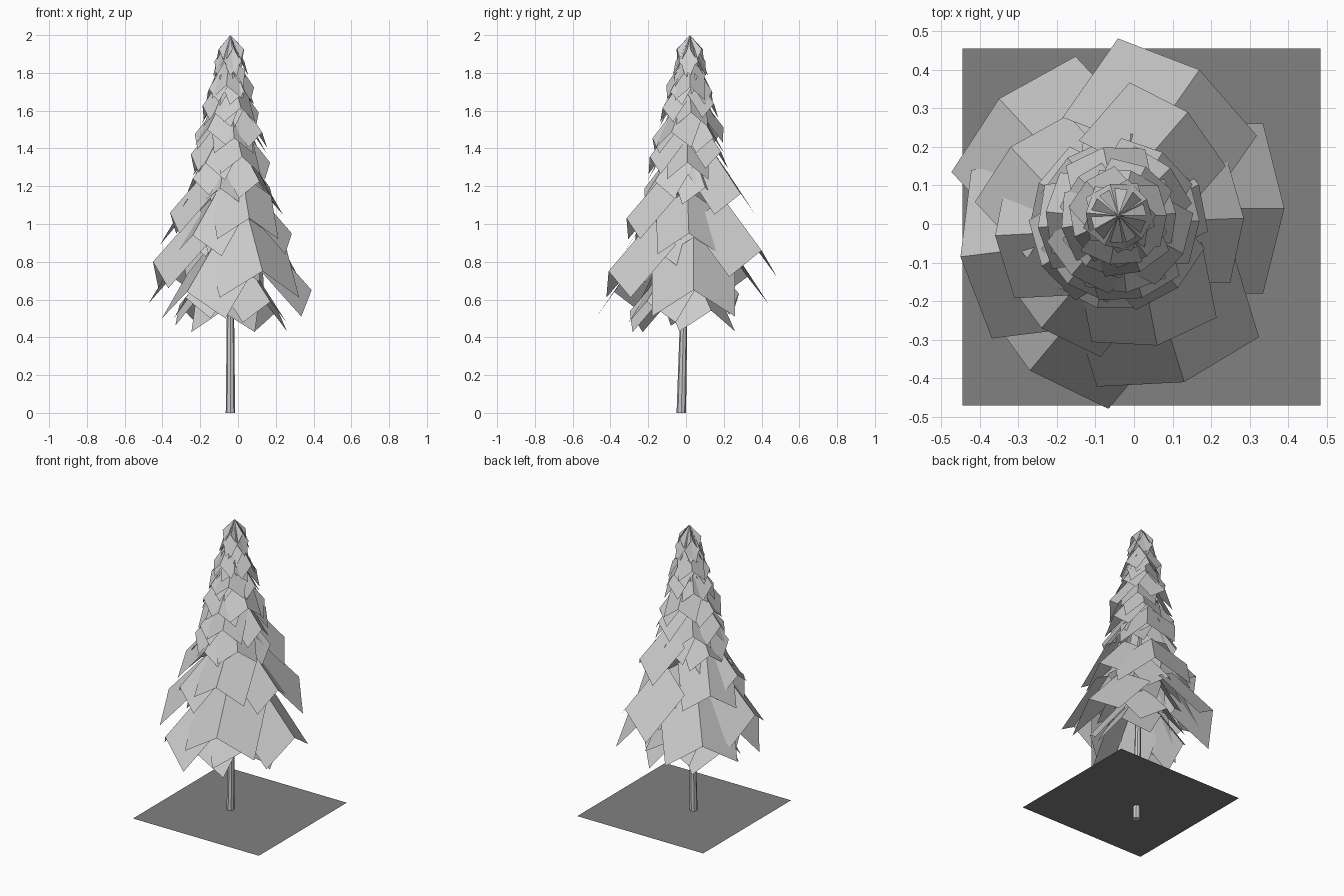
import bpy, bmesh, math
from mathutils import Vector

old = bpy.data.objects.get("Cube")
if old:
    bpy.data.objects.remove(old, do_unlink=True)


def material(name, grey):
    m = bpy.data.materials.new(name)
    m.use_nodes = True
    colour = (grey, grey, grey, 1)
    m.diffuse_color = colour
    m.node_tree.nodes["Principled BSDF"].inputs["Base Color"].default_value = colour
    return m


foliage_grey = material("light grey", 0.6)
ground_grey = material("dark grey", 0.22)


def make_object(name, bm, mat):
    mesh = bpy.data.meshes.new(name)
    bm.to_mesh(mesh)
    bm.free()
    mesh.materials.append(mat)
    obj = bpy.data.objects.new(name, mesh)
    bpy.context.collection.objects.link(obj)
    return obj


def axis(z):
    """Point on the leaning trunk line at height z."""
    return Vector((-0.04, -0.025 + 0.025 * z, z))


def add_branch(bm, tip, heading, run, drop, width, sag):
    """Folded card: a sloping ridge with a drooping panel on each side."""
    a = math.radians(heading)
    out = Vector((math.cos(a), math.sin(a), 0))
    side = Vector((-out.y, out.x, 0))
    top = tip - out * run + Vector((0, 0, drop))
    ridge = [bm.verts.new(top), bm.verts.new(tip)]
    for s in (1, -1):
        shift = side * (s * width) - out * (width * 0.25) - Vector((0, 0, sag))
        edge = [bm.verts.new(tip + shift), bm.verts.new(top + shift)]
        face = bm.faces.new(ridge + edge)
        face.normal_update()
        if face.normal.z < 0:
            face.normal_flip()


# Ground sheet
bm = bmesh.new()
corners = [(-0.445, -0.47), (0.483, -0.47), (0.483, 0.455), (-0.445, 0.455)]
bm.faces.new([bm.verts.new((x, y, 0.085)) for x, y in corners])
make_object("ground_sheet", bm, ground_grey)

# Trunk: thin, tapered and slightly leaning
bm = bmesh.new()
bmesh.ops.create_cone(bm, cap_ends=True, segments=8, radius1=0.025,
                      radius2=0.004, depth=1.94)
for v in bm.verts:
    z = v.co.z + 0.97
    v.co = axis(z) + Vector((v.co.x, v.co.y, 0))
make_object("trunk", bm, foliage_grey)

# Widest branches: ridge end position and heading
bm = bmesh.new()
for x, y, z, heading in [(0.39, 0.04, 0.65, 0), (0.17, 0.4, 0.86, 55),
                         (-0.35, 0.325, 0.72, 133), (-0.45, -0.085, 0.8, 187),
                         (-0.27, -0.38, 0.64, 230), (0.13, -0.41, 0.75, 287)]:
    add_branch(bm, Vector((x, y, z)), heading, 0.25, 0.28, 0.22, 0.14)
make_object("wide_branches", bm, foliage_grey)

# Branches above the widest ones
bm = bmesh.new()
for x, y, z, heading in [(0.285, 0.015, 0.95, 2), (0.14, 0.29, 1.16, 49),
                         (-0.32, 0.2, 1.0, 133), (-0.36, -0.03, 1.06, 183),
                         (-0.24, -0.27, 0.94, 230), (0.06, -0.315, 1.03, 281)]:
    add_branch(bm, Vector((x, y, z)), heading, 0.2, 0.23, 0.165, 0.11)
make_object("middle_branches", bm, foliage_grey)

# Uneven spacing shared by the other tiers: angle, height offset
pattern = [(5, -0.09), (62, 0.12), (134, -0.02), (190, 0.07), (236, -0.1), (292, 0.02)]

# Turn, outer radius, mean height, run, drop, panel width, sag
tiers = {
    "low_branches": (25, 0.29, 0.58, 0.2, 0.23, 0.17, 0.11),
    "inner_branches": (35, 0.25, 0.84, 0.19, 0.23, 0.15, 0.11),
    "upper_branches_1": (20, 0.23, 1.22, 0.15, 0.19, 0.12, 0.09),
    "upper_branches_2": (-5, 0.21, 1.35, 0.15, 0.19, 0.11, 0.09),
    "upper_branches_3": (40, 0.19, 1.48, 0.14, 0.18, 0.105, 0.08),
    "upper_branches_4": (0, 0.15, 1.61, 0.12, 0.17, 0.09, 0.075),
    "upper_branches_5": (70, 0.125, 1.72, 0.1, 0.15, 0.08, 0.07),
}
for name, (turn, radius, height, run, drop, width, sag) in tiers.items():
    bm = bmesh.new()
    for angle, offset in pattern:
        z = height + offset * width * 2.5
        a = math.radians(angle + turn)
        tip = axis(z) + Vector((math.cos(a), math.sin(a), 0)) * radius
        add_branch(bm, tip, angle + turn, run, drop, width, sag)
    make_object(name, bm, foliage_grey)

# Crown: cards meeting at the peak
bm = bmesh.new()
for heading in (30, 105, 175, 245, 315):
    a = math.radians(heading)
    tip = axis(1.86) + Vector((math.cos(a), math.sin(a), 0)) * 0.085
    add_branch(bm, tip, heading, 0.085, 0.14, 0.07, 0.075)
make_object("crown_branches", bm, foliage_grey)
